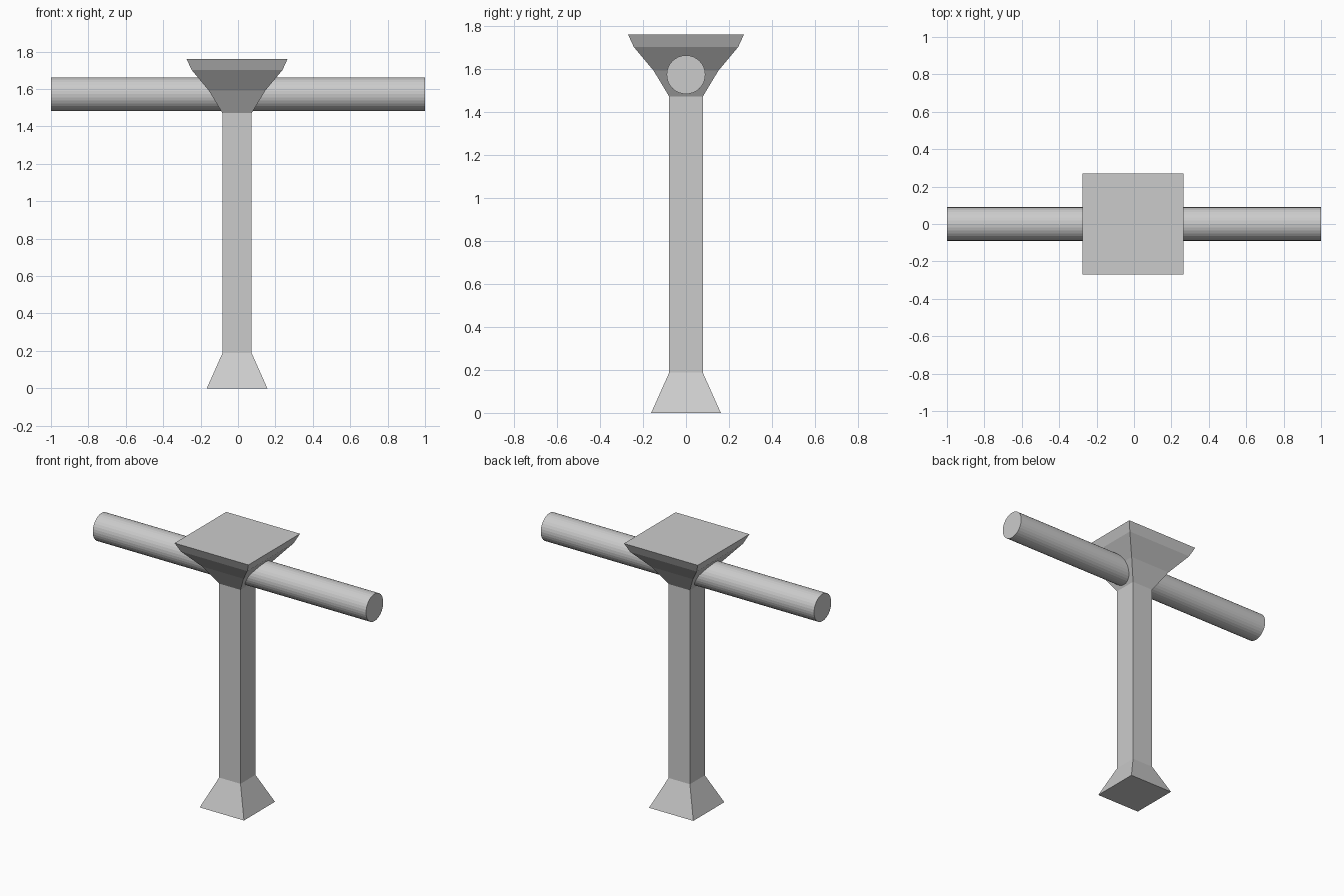
import bpy, bmesh
from math import pi

if "Cube" in bpy.data.objects:
    bpy.data.objects.remove(bpy.data.objects["Cube"])

CX = -0.005  # post sits slightly off the bar's middle


def square_loft(name, levels):
    """Stack square rings given as (half width, height) into a closed solid."""
    bm = bmesh.new()
    rings = [[bm.verts.new((sx * h, sy * h, z))
              for sx, sy in ((-1, -1), (1, -1), (1, 1), (-1, 1))]
             for h, z in levels]
    for low, high in zip(rings, rings[1:]):
        for i in range(4):
            j = (i + 1) % 4
            bm.faces.new((low[i], low[j], high[j], high[i]))
    bm.faces.new(rings[0][::-1])
    bm.faces.new(rings[-1])
    mesh = bpy.data.meshes.new(name)
    bm.to_mesh(mesh)
    bm.free()
    obj = bpy.data.objects.new(name, mesh)
    obj.location.x = CX
    bpy.context.collection.objects.link(obj)
    return obj


# Post with flared foot and stepped, flaring capital
square_loft("post", [
    (0.162, 0.0), (0.078, 0.188),                  # foot
    (0.078, 1.471),                                # shaft
    (0.151, 1.592), (0.243, 1.702), (0.27, 1.761)  # capital
])

# Round crossbar running through the capital
bpy.ops.mesh.primitive_cylinder_add(
    vertices=32, radius=0.09, depth=2.0,
    location=(0, 0, 1.573), rotation=(0, pi / 2, 0))
bpy.context.object.name = "crossbar"
